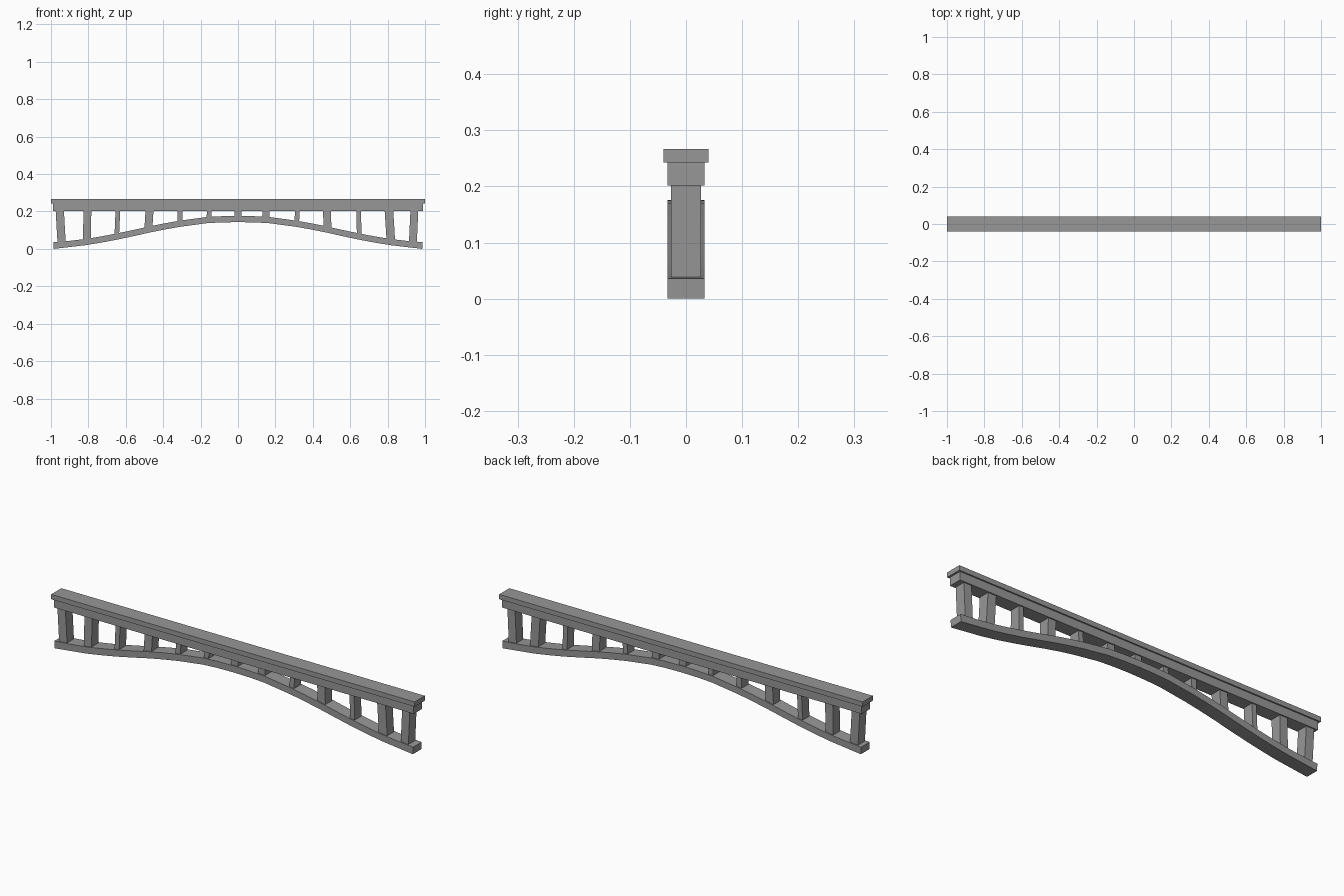
import bpy
import bmesh

if "Cube" in bpy.data.objects:
    bpy.data.objects.remove(bpy.data.objects["Cube"])

# Dark grey paint shared by every part
grey = bpy.data.materials.new("dark_grey")
grey.diffuse_color = (0.31, 0.31, 0.31, 1)
grey.use_nodes = True
grey.node_tree.nodes["Principled BSDF"].inputs["Base Color"].default_value = grey.diffuse_color


def strip(name, top, bottom, half):
    """Flat-faced solid between two matching (x, z) lines, extruded along y."""
    bm = bmesh.new()
    rings = [[bm.verts.new(p) for p in ((tx, -half, tz), (tx, half, tz),
                                        (bx, half, bz), (bx, -half, bz))]
             for (tx, tz), (bx, bz) in zip(top, bottom)]
    for a, b in zip(rings, rings[1:]):
        for i in range(4):
            j = (i + 1) % 4
            bm.faces.new((a[i], a[j], b[j], b[i]))
    bm.faces.new(rings[0])
    bm.faces.new(rings[-1])
    bmesh.ops.recalc_face_normals(bm, faces=bm.faces)
    mesh = bpy.data.meshes.new(name)
    bm.to_mesh(mesh)
    bm.free()
    mesh.materials.append(grey)
    obj = bpy.data.objects.new(name, mesh)
    bpy.context.collection.objects.link(obj)
    return obj


# Top rail: wide cap over a narrower beam
strip("rail_cap", [(-1, 0.267), (1, 0.267)], [(-1, 0.243), (1, 0.243)], 0.04)
strip("rail_beam", [(-0.99, 0.243), (0.99, 0.243)],
      [(-0.99, 0.202), (0.99, 0.202)], 0.033)

# Arched lower rail, mirrored about the centre
half_arch = [(0, 0.176), (0.09, 0.1745), (0.17, 0.17), (0.31, 0.151),
             (0.39, 0.137), (0.475, 0.12), (0.56, 0.101), (0.645, 0.083),
             (0.73, 0.067), (0.815, 0.053), (0.90, 0.043), (0.987, 0.036)]
arch = [(-x, z) for x, z in reversed(half_arch[1:])] + half_arch
under = [(x * 0.998, z - 0.033 - 0.003 * (abs(x) > 0.9)) for x, z in arch]
strip("arch_rail", arch, under, 0.033)


def arch_z(x):
    for (x0, z0), (x1, z1) in zip(arch, arch[1:]):
        if x0 <= x <= x1:
            return z0 + (z1 - z0) * (x - x0) / (x1 - x0)


# Uneven balusters: (x at top, x at bottom, width)
posts = [(-0.953, -0.943, 0.044), (-0.805, -0.808, 0.042),
         (-0.642, -0.648, 0.025), (-0.473, -0.479, 0.043),
         (-0.309, -0.311, 0.027), (-0.153, -0.156, 0.025),
         (0.0, 0.0, 0.037), (0.150, 0.148, 0.038),
         (0.318, 0.314, 0.025), (0.475, 0.479, 0.042),
         (0.645, 0.648, 0.025), (0.807, 0.817, 0.046),
         (0.943, 0.935, 0.042)]
for n, (xt, xb, w) in enumerate(posts, 1):
    h, z = w / 2, 0.208
    lo = [(xb + s * h, arch_z(xb + s * h) - 0.008) for s in (-1, 1)]
    strip(f"baluster_{n}", [(xt - h, z), (xt + h, z)], lo, 0.027)
